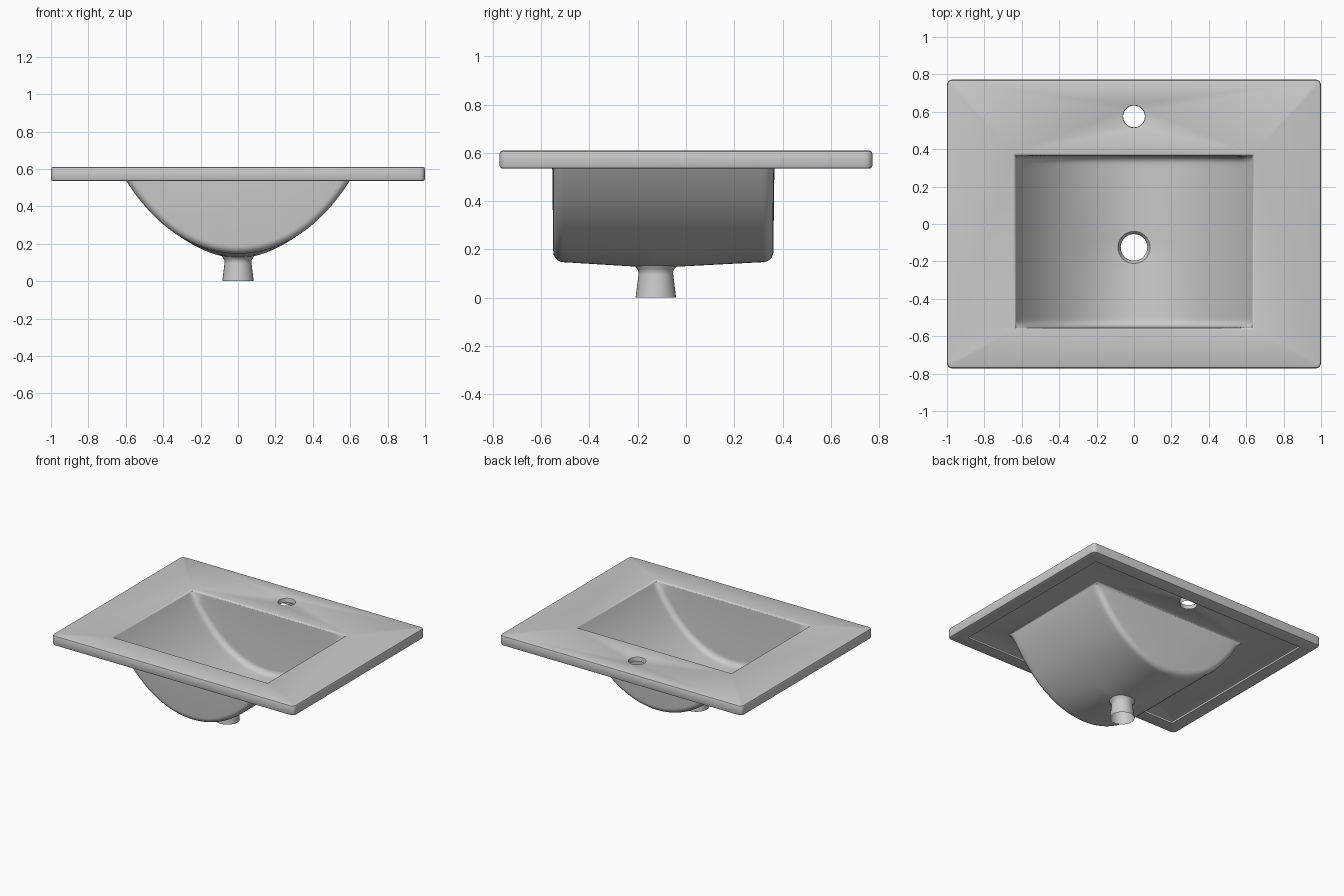
import bpy, bmesh
from math import sin, cos, pi, hypot, sqrt

if "Cube" in bpy.data.objects:
    bpy.data.objects.remove(bpy.data.objects["Cube"])

TOP, LOW = 0.61, 0.535           # countertop heights
HALF_W, LIP = 0.632, 0.597       # bowl half width and wall-top height
Y0, Y1 = -0.555, 0.367           # bowl front and back
DRAIN_Y = -0.125
FILLET = 0.04


def finish(bm, name, angle=0.7):
    bmesh.ops.remove_doubles(bm, verts=bm.verts, dist=1e-5)
    me = bpy.data.meshes.new(name)
    bm.to_mesh(me)
    bm.free()
    ob = bpy.data.objects.new(name, me)
    bpy.context.collection.objects.link(ob)
    bpy.ops.object.select_all(action='DESELECT')
    ob.select_set(True)
    bpy.context.view_layer.objects.active = ob
    bpy.ops.object.shade_smooth_by_angle(angle=angle)
    return ob


def rounded_rect(inset, z, n=5):
    r = max(0.03 - inset, 0.004)
    pts = []
    for k, (sx, sy) in enumerate([(1, 1), (-1, 1), (-1, -1), (1, -1)]):
        for i in range(n + 1):
            a = (k + i / n) * pi / 2
            pts.append((sx * (1 - inset - r) + r * cos(a),
                        sy * (0.772 - inset - r) + r * sin(a), z))
    return pts


def circle(y, r, z, n=40):
    return [(r * cos(2 * pi * i / n), y + r * sin(2 * pi * i / n), z) for i in range(n)]


def bowl_rect(grow, z):
    x, a, b = HALF_W + grow, Y0 - grow, Y1 + grow
    return [(x, b, z), (-x, b, z), (-x, a, z), (x, a, z)]


def loft(bm, loops, flip=False):
    """Skin a list of closed loops; returns the first loop's edges."""
    rings = [[bm.verts.new(p) for p in lp] for lp in loops]
    n = len(rings[0])
    for a, b in zip(rings, rings[1:]):
        for i in range(n):
            j = (i + 1) % n
            f = (a[i], b[i], b[j], a[j])
            bm.faces.new(f[::-1] if flip else f)
    return [bm.edges.get((rings[0][i], rings[0][(i + 1) % n])) for i in range(n)]


# Countertop: folded edge with return flange, bowl rim and faucet hole, flat top between
bm = bmesh.new()
edge_profile = [(0.012, TOP), (0.0035, TOP - 0.0035), (0, TOP - 0.012),
                (0, LOW + 0.012), (0.0035, LOW + 0.0035), (0.012, LOW),
                (0.1, LOW), (0.1, LOW + 0.015)]
edges = loft(bm, [rounded_rect(i, z) for i, z in edge_profile])
edges += loft(bm, [bowl_rect(0.012, TOP), bowl_rect(0.004, TOP - 0.004),
                   bowl_rect(0, LIP)], True)
edges += loft(bm, [circle(0.575, 0.064, TOP), circle(0.575, 0.06, TOP - 0.002),
                   circle(0.575, 0.058, TOP - 0.007), circle(0.575, 0.058, 0.575)], True)
fill = bmesh.ops.triangle_fill(bm, edges=edges, use_beauty=True)
for f in fill['geom']:
    if isinstance(f, bmesh.types.BMFace):
        f.normal_update()
        if f.normal.z < 0:
            f.normal_flip()
finish(bm, "countertop")


# Bowl: curved trough with filleted upright end walls and a funnel to the drain
def arc(x):
    t = x / 0.597
    return 0.15 + 0.385 * (0.8 * t * t + 0.2 * t ** 4)


def floor_z(x, y):
    span = (DRAIN_Y - Y0) if y < DRAIN_Y else (Y1 - DRAIN_Y)
    across = max(0, 1 - (x / 0.35) ** 2) ** 2
    return arc(x) - 0.026 * across * max(0, 1 - abs(y - DRAIN_Y) / span)


FRONT, BACK = Y0 + 0.005, Y1 - 0.005
STEPS = [i / 6 * pi / 2 for i in range(1, 7)]
a, b = FRONT + FILLET, BACK - FILLET
stations = [(FRONT + FILLET * (1 - sin(t)), FILLET * (1 - cos(t))) for t in reversed(STEPS)]
stations += [(a + (b - a) * i / 32, 0) for i in range(33)]
stations += [(BACK - FILLET * (1 - sin(t)), FILLET * (1 - cos(t))) for t in STEPS]

NX = 56
bm = bmesh.new()
rows = []
for y, off in stations:
    row = []
    for i in range(NX + 1):
        x = HALF_W * (2 * i / NX - 1)
        if i in (0, NX):
            row.append(bm.verts.new((x, y, LIP)))
            continue
        slope = (arc(x + 0.001) - arc(x - 0.001)) / 0.002
        k = off / sqrt(1 + slope * slope)
        row.append(bm.verts.new((x - slope * k, y, min(LIP, floor_z(x, y) + k))))
    rows.append(row)
# upright wall tops
rows.insert(0, [bm.verts.new((v.co.x, Y0, LIP)) for v in rows[0]])
rows.append([bm.verts.new((v.co.x, Y1, LIP)) for v in rows[-1]])
for p, q in zip(rows, rows[1:]):
    for i in range(NX):
        bm.faces.new((p[i], p[i + 1], q[i + 1], q[i]))

# Drain: open the floor and extrude the opening into a flared tube
hole = [v for v in bm.verts if abs(v.co.x) < 0.1 and abs(v.co.y - DRAIN_Y) < 0.1]
bmesh.ops.delete(bm, geom=hole, context='VERTS')
ring = [e for e in bm.edges if e.is_boundary and
        all(abs(v.co.x) < 0.2 and abs(v.co.y - DRAIN_Y) < 0.2 for v in e.verts)]
for r, z in [(0.086, None), (0.077, 0.119), (0.071, 0.108), (0.072, 0.095), (0.084, 0)]:
    ext = bmesh.ops.extrude_edge_only(bm, edges=ring)['geom']
    ring = [g for g in ext if isinstance(g, bmesh.types.BMEdge)]
    for v in [g for g in ext if isinstance(g, bmesh.types.BMVert)]:
        dx, dy = v.co.x, v.co.y - DRAIN_Y
        d = hypot(dx, dy)
        v.co.x, v.co.y = dx / d * r, DRAIN_Y + dy / d * r
        v.co.z = floor_z(v.co.x, v.co.y) if z is None else z
    ring = [e for e in ring if e.is_boundary]
bmesh.ops.dissolve_degenerate(bm, dist=1e-5, edges=bm.edges)
finish(bm, "basin_with_drain")
